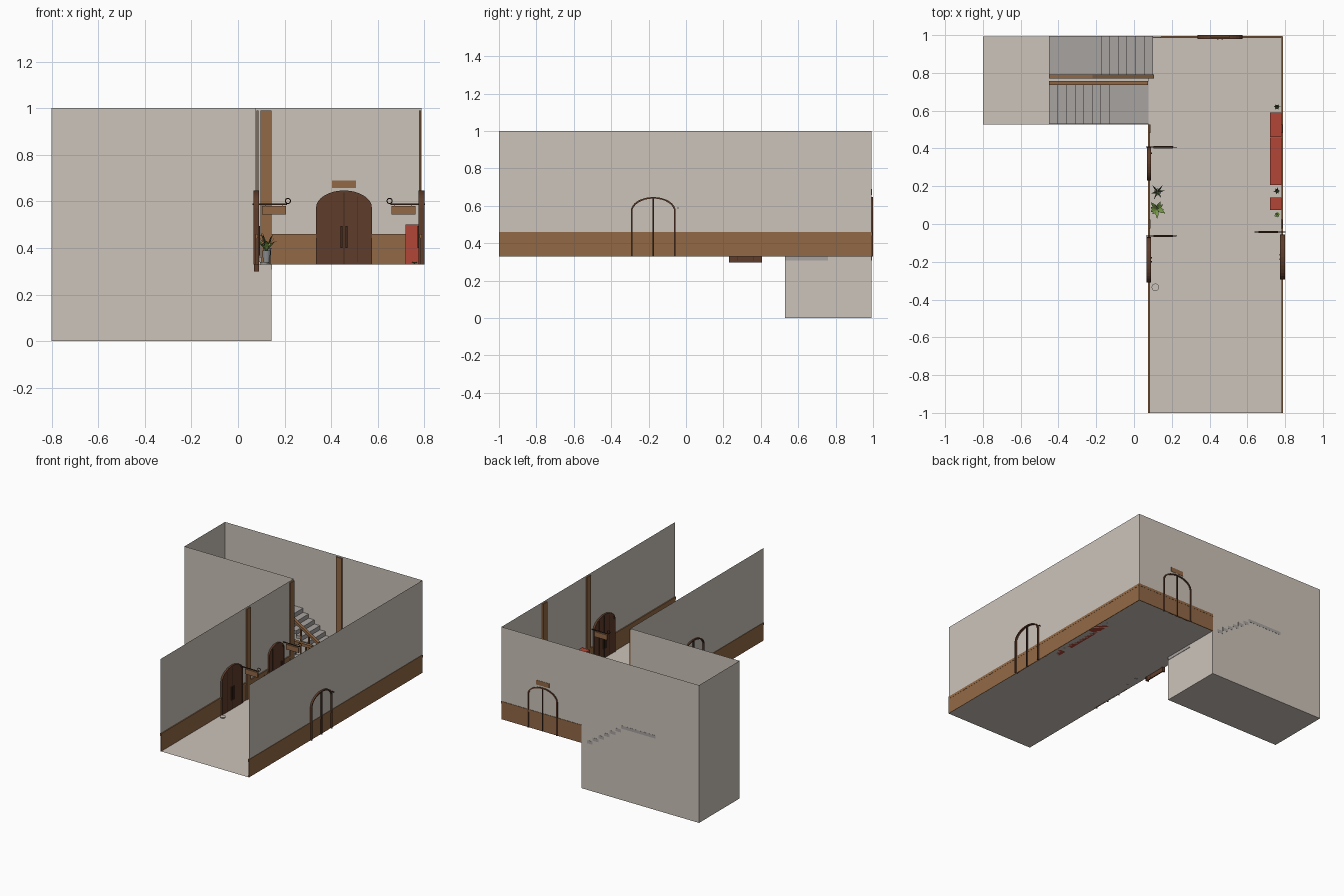
import bpy, bmesh, math, random
from mathutils import Vector, Matrix

if "Cube" in bpy.data.objects:
    bpy.data.objects.remove(bpy.data.objects["Cube"])
random.seed(4)

def mat(name, r, g, b):
    m = bpy.data.materials.new(name)
    m.diffuse_color = [((c / 255 + 0.055) / 1.055) ** 2.4 for c in (r, g, b)] + [1]
    m.use_nodes = True
    m.node_tree.nodes["Principled BSDF"].inputs["Base Color"].default_value = m.diffuse_color
    return m

PLASTER = mat("plaster", 204, 196, 186)
WOOD = mat("wood", 146, 105, 70)
DOOR = mat("door_wood", 94, 60, 42)
DARK = mat("dark_frame", 62, 40, 30)
STONE = mat("stair_stone", 168, 163, 160)
RED = mat("red_cloth", 178, 70, 54)
GREEN = mat("leaf_green", 120, 155, 70)
DEEP = mat("deep_leaf", 70, 85, 50)
POT = mat("pot_grey", 140, 142, 145)

XL, XR, YB, YS, XW, F = 0.078, 0.787, 0.993, 0.528, 0.143, 0.33   # wall lines and floor level

def finish(name, bm, m, M=None):
    if M: bm.transform(M)
    me = bpy.data.meshes.new(name)
    bmesh.ops.recalc_face_normals(bm, faces=bm.faces)
    bm.to_mesh(me); bm.free()
    me.materials.append(m)
    o = bpy.data.objects.new(name, me)
    bpy.context.collection.objects.link(o)
    return o

def box(name, lo, hi, m, M=None):
    bm = bmesh.new()
    bmesh.ops.create_cube(bm, size=1)
    for v in bm.verts:
        v.co = [lo[i] + (v.co[i] + 0.5) * (hi[i] - lo[i]) for i in range(3)]
    return finish(name, bm, m, M)

def prism(name, pts, y0, y1, m, M=None):
    """Extrude an x-z outline from y0 to y1."""
    bm = bmesh.new()
    a = [bm.verts.new((x, y0, z)) for x, z in pts]
    b = [bm.verts.new((x, y1, z)) for x, z in pts]
    bm.faces.new(a); bm.faces.new(b)
    for i in range(len(a)):
        j = (i + 1) % len(a)
        bm.faces.new((a[i], a[j], b[j], b[i]))
    return finish(name, bm, m, M)

def wall(name, p, q, z0, z1):
    bm = bmesh.new()
    bm.faces.new([bm.verts.new((*c, z)) for c, z in ((p, z0), (q, z0), (q, z1), (p, z1))])
    finish(name, bm, PLASTER)

def floor(name, x0, x1, y0, y1, z):
    bm = bmesh.new()
    bm.faces.new([bm.verts.new(c) for c in ((x0, y0, z), (x1, y0, z), (x1, y1, z), (x0, y1, z))])
    finish(name, bm, PLASTER)

def frame_of(origin, u, n):
    """Local axes: x along the wall, y into the room, z up."""
    M = Matrix.Identity(4)
    for i in range(3):
        M[i][0], M[i][1], M[i][3] = u[i], n[i], origin[i]
    return M

LEFT = lambda y, z=F: frame_of((XL, y, z), (0, 1, 0), (1, 0, 0))
RIGHT = lambda y, z=F: frame_of((XR, y, z), (0, 1, 0), (-1, 0, 0))
BACK = lambda x, z=F: frame_of((x, YB, z), (1, 0, 0), (0, -1, 0))

# Walls and floors
floor("hall_floor", XL, XR, -1, YB, F)
floor("stairwell_floor", -0.8, XW, YS, YB, 0)
wall("right_wall", (XR, -1), (XR, YB), F, 1)
wall("left_wall", (XL, -1), (XL, YS), F, 1)
wall("hall_back_wall", (XW, YB), (XR, YB), F, 1)
wall("stairwell_back_wall", (-0.8, YB), (XW, YB), 0, 1)
wall("stairwell_left_wall", (-0.8, YS), (-0.8, YB), 0, 1)
wall("stairwell_front_wall", (-0.8, YS), (XL, YS), 0, 1)
wall("stairwell_front_lower", (XL, YS), (XW, YS), 0, F)
wall("stairwell_end_wall", (XW, YS), (XW, YB), 0, F)

# Wainscot, its cap rail and the pilasters
for side, M, a, b in (("left", LEFT(0), -1, YS), ("right", RIGHT(0), -1, YB), ("back", BACK(0), XW, XR)):
    box(side + "_wainscot", (a, -0.002, 0), (b, 0.004, 0.112), WOOD, M)
    box(side + "_wainscot_cap", (a, -0.003, 0.112), (b, 0.007, 0.13), WOOD, M)
for side, M in (("left", LEFT(0)), ("left_corner", LEFT(YS - 0.024)), ("right", RIGHT(0)),
                ("right_far", RIGHT(YS - 0.024)), ("back", BACK(0.12))):
    box(side + "_pilaster", (-0.023, 0.0005, 0), (0.023, 0.009, 0.66), WOOD, M)

# Arched doors
def arch(w, h, rise, inset=0):
    w, h, rise = w - inset, h - inset, rise - inset * 0.5
    return [(-w, 0)] + [(-w * math.cos(t), h - rise + rise * math.sin(t))
            for t in (math.pi * i / 16 for i in range(17))] + [(w, 0)]

def door(name, M, w, h, rise, double=True, out=0.007):
    bm = bmesh.new()
    loops = [[bm.verts.new((x, y, z)) for x, z in arch(w, h, rise, ins)]
             for ins, y in ((0, -out), (0, 0.013), (0.008, 0.013), (0.008, -out))]
    for k in range(4):
        A, B = loops[k], loops[(k + 1) % 4]
        for i in range(len(A) - 1):
            bm.faces.new((A[i], A[i + 1], B[i + 1], B[i]))
    for e in (0, -1):
        bm.faces.new([L[e] for L in loops])
    finish(name + "_frame", bm, DOOR, M)
    prism(name + "_leaf", arch(w, h, rise, 0.007), 0.002, 0.0095, DOOR, M)
    if double:
        box(name + "_seam", (-0.003, -out, 0), (0.003, 0.0105, h - 0.006), DARK, M)
    for s in ((-1, 1) if double else (1,)):
        x = s * 0.011 if double else w - 0.03
        box(name + "_handle", (x - 0.004, 0.009, 0.07), (x + 0.004, 0.016, 0.165), DARK, M)
    # plank grooves
    for s in (-1, 1):
        box(name + "_groove", (s * w * 0.5 - 0.001, 0.009, 0.01),
            (s * w * 0.5 + 0.001, 0.0101, h - rise * 0.35), DARK, M)

door("left_door", LEFT(-0.19), 0.12, 0.317, 0.075, out=0.011)
door("right_door", RIGHT(-0.175), 0.12, 0.317, 0.075, out=0.013)
door("back_door", BACK(0.455), 0.12, 0.317, 0.075)
door("small_door", LEFT(0.318, 0.298), 0.087, 0.315, 0.065, False, 0.009)

# Hanging signs on iron brackets, and the plate over the back door
def sign(name, M):
    box(name + "_bracket", (-0.0025, -0.015, 0.255), (0.0025, 0.132, 0.26), DARK, M)
    box(name + "_board", (-0.006, 0.025, 0.213), (0.006, 0.128, 0.25), WOOD, M)
    for n in (0.04, 0.112):
        box(name + "_link", (-0.0015, n, 0.249), (0.0015, n + 0.003, 0.256), DARK, M)
    # curl at the tip
    bpy.ops.mesh.primitive_torus_add(major_radius=0.011, minor_radius=0.0022, major_segments=16,
        minor_segments=6, location=M @ Vector((0, 0.136, 0.272)), rotation=(math.pi / 2, 0, 0))
    o = bpy.context.object
    o.name = name + "_curl"
    o.data.materials.append(DARK)

sign("left_near_sign", LEFT(-0.063))
sign("left_far_sign", LEFT(0.407))
sign("right_sign", RIGHT(-0.042))
box("back_sign", (-0.052, -0.002, 0.327), (0.052, 0.006, 0.36), WOOD, BACK(0.455))

# Stairs: one flight with a flat landing, used twice
N, RUN, RISE = 7, 0.0455, 0.03
def flight(name, x0, z0, landing_first, end, y0, y1, t=0.022):
    """Steps going toward -x: up when RISE is added, down after a landing."""
    top, x, z = [], x0, z0
    if landing_first:
        top = [(end, z)]
    for i in range(N):
        if landing_first:
            top += [(x, z), (x, z - RISE)]; z -= RISE
        else:
            top += [(x, z), (x, z + RISE)]; z += RISE
        x -= RUN
    top.append((x if landing_first else end, z))
    pts = top + [(px, pz - t) for px, pz in reversed(top)]
    prism(name, pts, y0, y1, STONE)

XT = 0.1 - N * RUN
flight("upper_stairs", 0.1, F + 0.001, False, -0.45, 0.782, YB + 0.001)
flight("lower_stairs", -0.45 + N * RUN, F - 0.001, True, XW + 0.003, YS + 0.001, 0.758)

# Handrails following the flights, with balusters
def rail(name, path, y):
    h, t = 0.10, 0.02
    prism(name, [(x, z + h) for x, z in path] + [(x, z + h - t) for x, z in reversed(path)],
          y - 0.011, y + 0.011, WOOD)
    for (xa, za), (xb, zb) in zip(path, path[1:]):
        for i in range(5):
            f = (i + 0.25) / 5
            x, z = xa + (xb - xa) * f, za + (zb - za) * f
            box(name + "_baluster", (x - 0.004, y - 0.004, z - 0.02), (x + 0.004, y + 0.004, z + h - 0.01), WOOD)

rail("upper_handrail", [(0.105, F + 0.02), (XT, F + N * RISE), (-0.45, F + N * RISE)], 0.78)
rail("lower_handrail", [(0.075, F), (-0.45 + N * RUN, F), (-0.45, F - N * RISE)], 0.747)

# Red cabinets along the right wall
for name, a, b in (("far", 0.461, 0.59), ("long", 0.207, 0.459), ("small", 0.075, 0.14)):
    box(name + "_red_cabinet", (0.72, a, F), (0.782, b, 0.5), RED)

# Potted plants
def pot(name, x, y, r, h, m=POT):
    bpy.ops.mesh.primitive_cone_add(vertices=12, radius1=r * 0.75, radius2=r, depth=h, location=(x, y, F + h / 2))
    o = bpy.context.object
    o.name = name
    o.data.materials.append(m)

def leaves(name, x, y, z, count, length, width, droop, m):
    bm = bmesh.new()
    for i in range(count):
        a = i * 2 * math.pi / count + random.uniform(-0.3, 0.3)
        L = length * random.uniform(0.7, 1)
        d, s = Vector((math.cos(a), math.sin(a), 0)), Vector((-math.sin(a), math.cos(a), 0))
        rows = []
        for k in range(5):
            t = k / 4
            c = Vector((x, y, z)) + d * L * t * 0.6 + Vector((0, 0, L * (t - droop * t * t)))
            c.x = max(c.x, XL + 0.012)
            w = width * (0.25 + math.sin(math.pi * t) * 0.75) * (1 - 0.7 * t * t)
            rows.append((bm.verts.new(c - s * w), bm.verts.new(c + s * w)))
        for p, q in zip(rows, rows[1:]):
            bm.faces.new((p[0], p[1], q[1], q[0]))
    finish(name, bm, m)

pot("near_pot", 0.122, 0.08, 0.018, 0.06)
leaves("near_plant", 0.122, 0.08, F + 0.055, 9, 0.085, 0.011, 0.45, GREEN)
pot("far_pot", 0.125, 0.17, 0.018, 0.07)
leaves("far_plant", 0.125, 0.17, F + 0.065, 6, 0.08, 0.005, 0.05, DEEP)
for i, y in enumerate((0.175, 0.62)):
    pot("small_pot_%d" % i, 0.757, y, 0.011, 0.04)
    leaves("small_plant_%d" % i, 0.757, y, F + 0.038, 6, 0.035, 0.004, 0.3, DEEP)
leaves("floor_sprig", 0.758, 0.05, F + 0.002, 5, 0.03, 0.009, 0.8, GREEN)
pot("floor_dish", 0.113, -0.335, 0.02, 0.01, PLASTER)
